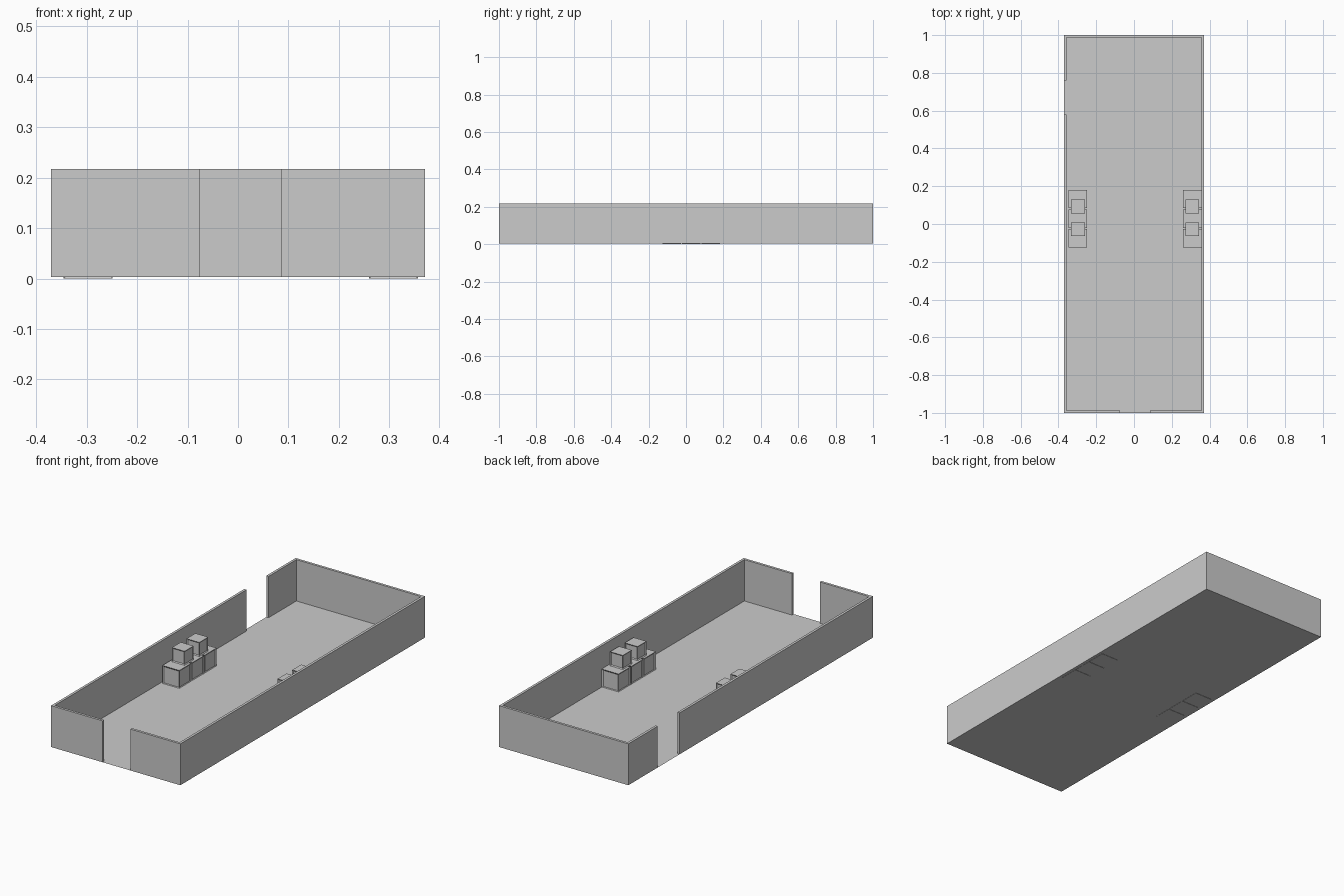
import bpy, bmesh
from mathutils import Matrix

if "Cube" in bpy.data.objects:
    bpy.data.objects.remove(bpy.data.objects["Cube"])

Z0, TOP = 0.003, 0.217      # floor level and wall top
HX, HY, T = 0.37, 1.0, 0.013


def finish(bm, name):
    mesh = bpy.data.meshes.new(name)
    bm.to_mesh(mesh)
    bm.free()
    obj = bpy.data.objects.new(name, mesh)
    bpy.context.collection.objects.link(obj)
    return obj


def box(name, x0, x1, y0, y1, z0, z1):
    bm = bmesh.new()
    centre = Matrix.Translation(((x0 + x1) / 2, (y0 + y1) / 2, (z0 + z1) / 2))
    bmesh.ops.create_cube(bm, size=1, matrix=centre @ Matrix.Diagonal((x1 - x0, y1 - y0, z1 - z0, 1)))
    return finish(bm, name)


def crate(name, x, y, z, size):
    # Cube with a framed, recessed panel on each side
    bm = bmesh.new()
    bmesh.ops.create_cube(bm, size=size, matrix=Matrix.Translation((x, y, z + size / 2)))
    bm.normal_update()
    sides = [f for f in bm.faces if abs(f.normal.z) < 0.5]
    bmesh.ops.inset_individual(bm, faces=sides, thickness=size * 0.1, depth=-size * 0.05)
    return finish(bm, name)


# Floor sheet
bm = bmesh.new()
bmesh.ops.create_grid(bm, x_segments=1, y_segments=1, size=1,
                      matrix=Matrix.Translation((0, 0, Z0)) @ Matrix.Diagonal((HX, HY, 1, 1)))
finish(bm, "floor")

# Walls, with a doorway in the front and one in the left side
box("back_wall", -HX, HX, HY - T, HY, Z0, TOP)
box("right_wall", HX - T, HX, -HY, HY - T, Z0, TOP)
box("left_wall_long", -HX, -HX + T, -HY, 0.58, Z0, TOP)
box("left_wall_short", -HX, -HX + T, 0.76, HY - T, Z0, TOP)
box("front_wall_left", -HX + T, -0.075, -HY, -HY + T, Z0, TOP)
box("front_wall_right", 0.085, HX - T, -HY, -HY + T, Z0, TOP)

# Two stacks: three large crates with two small ones on top
BIG, SMALL, MID = 0.097, 0.073, 0.028
for side, x in (("left", -0.297), ("right", 0.308)):
    for i in range(3):
        crate(f"{side}_large_crate_{i + 1}", x, MID + (i - 1) * 0.104, 0, BIG)
    for i in range(2):
        crate(f"{side}_small_crate_{i + 1}", x, MID + 0.004 + (i - 0.5) * 0.12, BIG, SMALL)
